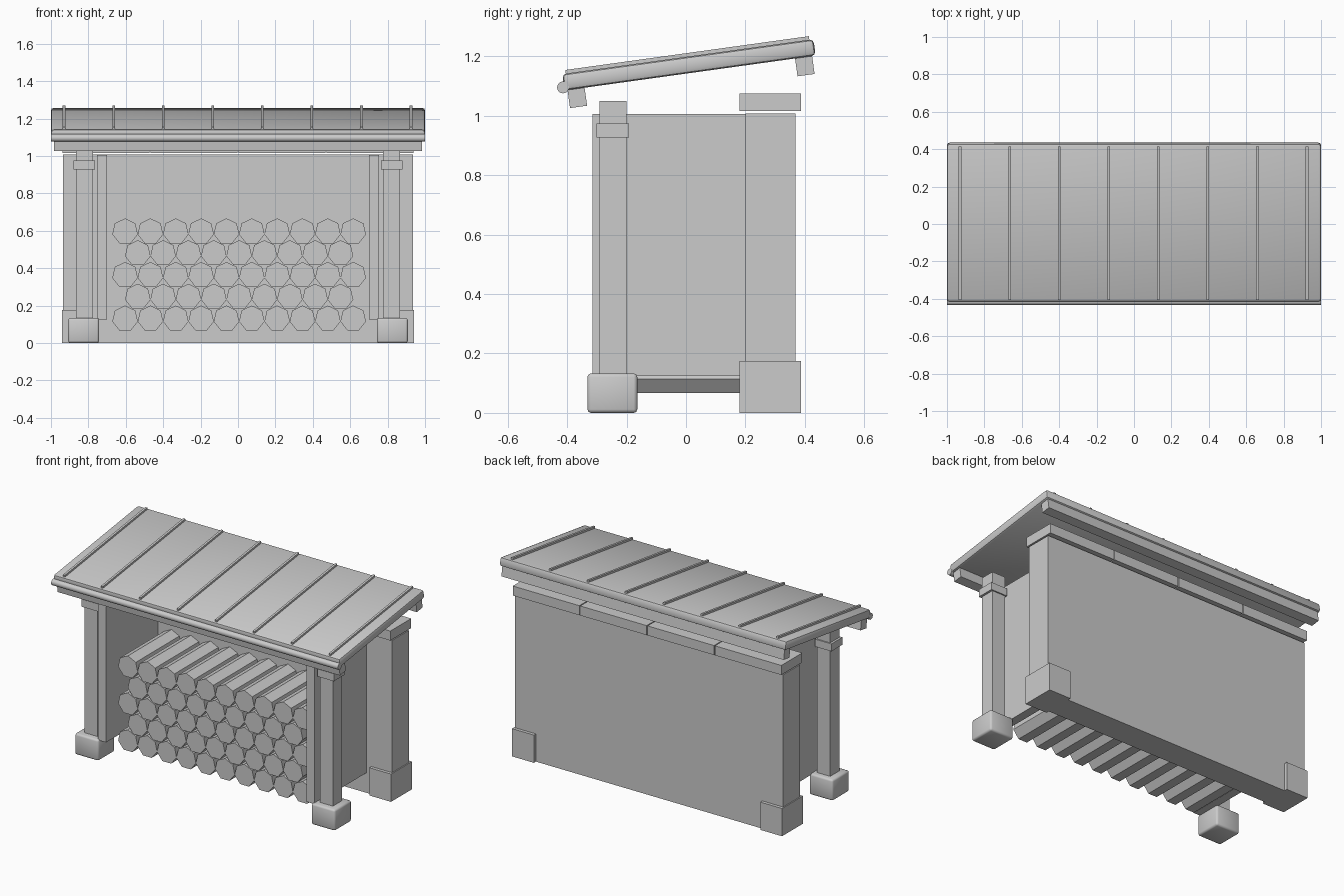
import bpy, bmesh, math
from mathutils import Matrix, Vector

cube = bpy.data.objects.get("Cube")
if cube:
    bpy.data.objects.remove(cube, do_unlink=True)

grey = bpy.data.materials.new("plain_grey")
grey.use_nodes = True
COLOUR = (0.6, 0.6, 0.6, 1)
grey.diffuse_color = COLOUR
grey.node_tree.nodes["Principled BSDF"].inputs["Base Color"].default_value = COLOUR

PITCH = math.radians(7.9)
TILT = Matrix.Rotation(PITCH, 4, 'X')


def finish(name, bm):
    mesh = bpy.data.meshes.new(name)
    bm.to_mesh(mesh)
    bm.free()
    mesh.materials.append(grey)
    obj = bpy.data.objects.new(name, mesh)
    bpy.context.scene.collection.objects.link(obj)
    return obj


def box(name, x, y, z, bevel=0.0, segments=2):
    """Box from (low, high) ranges, with its origin at the centre."""
    centre = Vector([(a + b) / 2 for a, b in (x, y, z)])
    size = [b - a for a, b in (x, y, z)]
    bm = bmesh.new()
    bmesh.ops.create_cube(bm, size=1)
    bmesh.ops.scale(bm, vec=size, verts=bm.verts)
    if bevel:
        bmesh.ops.bevel(bm, geom=bm.edges[:], offset=bevel, segments=segments,
                        profile=0.5, affect='EDGES')
    obj = finish(name, bm)
    obj.location = centre
    return obj


def prism(name, sides, radius, length, axis, location, turn=0.0):
    """Cylinder along x or y."""
    bm = bmesh.new()
    bmesh.ops.create_cone(bm, cap_ends=True, segments=sides,
                          radius1=radius, radius2=radius, depth=length)
    bmesh.ops.rotate(bm, verts=bm.verts, matrix=Matrix.Rotation(turn, 3, 'Z'))
    bmesh.ops.rotate(bm, verts=bm.verts, matrix=Matrix.Rotation(math.pi / 2, 3, axis))
    obj = finish(name, bm)
    obj.location = location
    return obj


def smooth(obj, angle):
    bpy.ops.object.select_all(action='DESELECT')
    obj.select_set(True)
    bpy.context.view_layer.objects.active = obj
    bpy.ops.object.shade_smooth_by_angle(angle=math.radians(angle))


# Back wall with coping stones
box("back_wall", (-0.935, 0.935), (0.2, 0.368), (0, 1.008))
for i in range(4):
    left = -0.94 + i * 0.47
    box(f"coping_stone_{i + 1}", (left + 0.003, left + 0.467), (0.18, 0.388), (1.016, 1.076))

# Parts repeated on both sides
for side, s in (("left", 1), ("right", -1)):
    def span(a, b):
        return tuple(sorted((a * s, b * s)))
    box(f"{side}_corner_block", span(0.79, 0.942), (0.18, 0.388), (0, 0.175))
    box(f"{side}_side_panel", span(0.7, 0.755), (-0.315, 0.2), (0.125, 1.006))
    box(f"{side}_post", span(0.775, 0.866), (-0.292, -0.2), (0.1, 1.05))
    box(f"{side}_post_collar", span(0.765, 0.88), (-0.302, -0.192), (0.928, 0.975))
    footing = box(f"{side}_footing", span(0.743, 0.908), (-0.332, -0.164), (0, 0.133), 0.012)
    smooth(footing, 60)

# Sloping roof slab
roof = box("roof_slab", (-1, 1), (-0.417, 0.437), (1.144, 1.2), 0.014)
roof.rotation_euler.x = PITCH
smooth(roof, 40)
roof_matrix = Matrix.Translation(roof.location) @ TILT

# Raised seams on the roof
for i in range(8):
    seam = box(f"roof_seam_{i + 1}", (-0.007, 0.007), (-0.414, 0.414), (-0.011, 0.011))
    seam.location = roof_matrix @ Vector((-0.93 + i * 0.265, -0.001, 0.029))
    seam.rotation_euler.x = PITCH

# Beams under the eaves
for name, y, z in (("front_beam", -0.366, 1.061), ("back_beam", 0.4, 1.168)):
    beam = box(name, (-0.985, 0.985), (-0.029, 0.029), (-0.031, 0.031))
    beam.location = (0, y, z)
    beam.rotation_euler.x = PITCH

# Rounded trim along the front eave
trim = prism("front_eave_trim", 24, 0.02, 2, 'Y', (0, -0.414, 1.096))
smooth(trim, 40)

# Stacked seven-sided logs
for row in range(5):
    count = 10 - row % 2
    for i in range(count):
        x = (i - (count - 1) / 2) * 0.1355 + 0.006
        # Local +y becomes +z, so one corner points up
        prism(f"log_{row + 1}_{i + 1}", 7, 0.07, 0.435, 'X',
              (x, -0.0175, 0.13 + row * 0.1165), turn=0.0)
